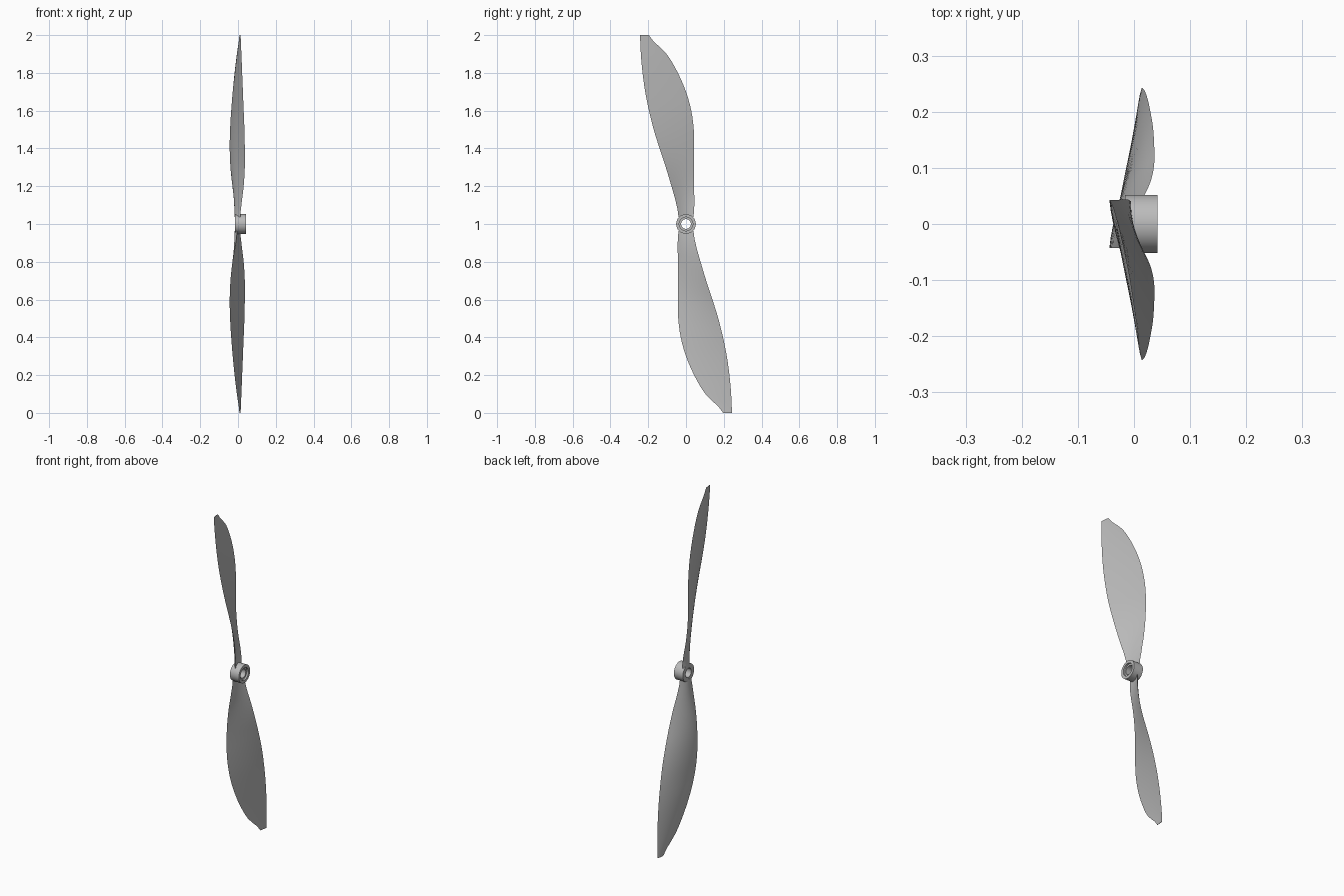
import bpy, bmesh, math
from mathutils import Matrix

cube = bpy.data.objects.get("Cube")
if cube:
    bpy.data.objects.remove(cube)

grey = bpy.data.materials.new("plain grey")
grey.use_nodes = True
grey.diffuse_color = (0.5, 0.5, 0.5, 1)
grey.node_tree.nodes["Principled BSDF"].inputs["Base Color"].default_value = (0.5, 0.5, 0.5, 1)

# Blade stations: z, leading y, leading x, trailing y, trailing x, thickness
STATIONS = [
    (1.036, -0.040, 0.012, 0.040, -0.005, 0.018),
    (1.10, -0.050, 0.018, 0.044, -0.012, 0.017),
    (1.20, -0.077, 0.030, 0.043, -0.029, 0.015),
    (1.30, -0.107, 0.036, 0.043, -0.040, 0.014),
    (1.40, -0.140, 0.036, 0.043, -0.044, 0.013),
    (1.50, -0.171, 0.034, 0.041, -0.042, 0.012),
    (1.60, -0.196, 0.030, 0.028, -0.036, 0.010),
    (1.70, -0.216, 0.026, 0.000, -0.028, 0.009),
    (1.80, -0.230, 0.022, -0.043, -0.018, 0.007),
    (1.90, -0.239, 0.018, -0.103, -0.006, 0.005),
    (2.00, -0.243, 0.014, -0.197, 0.008, 0.002),
]
CHORD = 10   # steps across the chord
SPAN = 3     # steps between stations


def finish(bm, name):
    bmesh.ops.recalc_face_normals(bm, faces=bm.faces)
    mesh = bpy.data.meshes.new(name)
    bm.to_mesh(mesh)
    bm.free()
    mesh.materials.append(grey)
    ob = bpy.data.objects.new(name, mesh)
    bpy.context.collection.objects.link(ob)
    bpy.ops.object.select_all(action='DESELECT')
    bpy.context.view_layer.objects.active = ob
    ob.select_set(True)
    bpy.ops.object.shade_smooth_by_angle(angle=math.radians(35))
    return ob


def spline(a, b, c, d, t):
    return 0.5 * (2*b + (c - a)*t + (2*a - 5*b + 4*c - d)*t*t + (3*b - a - 3*c + d)*t**3)


def station(s):
    i = min(int(s), len(STATIONS) - 2)
    last = len(STATIONS) - 1
    rows = [STATIONS[max(0, min(last, i + k))] for k in (-1, 0, 1, 2)]
    z = rows[1][0] + (rows[2][0] - rows[1][0]) * (s - i)
    return [z] + [spline(*v, s - i) for v in list(zip(*rows))[1:]]


def section(bm, s):
    # Cambered outline: nearly flat +x face, rounded -x face
    z, ly, lx, ty, tx, thick = station(s)
    loop = [(k / CHORD, 0.25) for k in range(CHORD + 1)]
    loop += [(k / CHORD, 1.2) for k in range(CHORD - 1, 0, -1)]
    ring = []
    for u, side in loop:
        bulge = thick * side * 4 * u * (1 - u)
        ring.append(bm.verts.new((lx + (tx - lx)*u - bulge, ly + (ty - ly)*u, z)))
    return ring


def blade(name, turned):
    bm = bmesh.new()
    count = (len(STATIONS) - 1) * SPAN
    rings = [section(bm, k / SPAN) for k in range(count + 1)]
    for a, b in zip(rings, rings[1:]):
        for j in range(len(a)):
            n = (j + 1) % len(a)
            bm.faces.new((a[j], a[n], b[n], b[j]))
    bm.faces.new(rings[0])
    bm.faces.new(rings[-1])
    if turned:
        # Half turn about the hub axis
        turn = Matrix.Translation((0, 0, 2)) @ Matrix.Rotation(math.pi, 4, 'X')
        bmesh.ops.transform(bm, matrix=turn, verts=bm.verts)
    finish(bm, name)


blade("upper_blade", False)
blade("lower_blade", True)

# Hub: ring lathed about the x axis, with a counterbored hole
profile = [(0.042, 0.052), (0.042, 0.036), (0.032, 0.036), (0.032, 0.026),
           (-0.016, 0.026), (-0.016, 0.052)]
SIDES = 48
bm = bmesh.new()
rings = []
for k in range(SIDES):
    a = 2 * math.pi * k / SIDES
    rings.append([bm.verts.new((x, r*math.cos(a), 1 + r*math.sin(a))) for x, r in profile])
for k in range(SIDES):
    a, b = rings[k], rings[(k + 1) % SIDES]
    for j in range(len(profile)):
        n = (j + 1) % len(profile)
        bm.faces.new((a[j], a[n], b[n], b[j]))
finish(bm, "hub")
